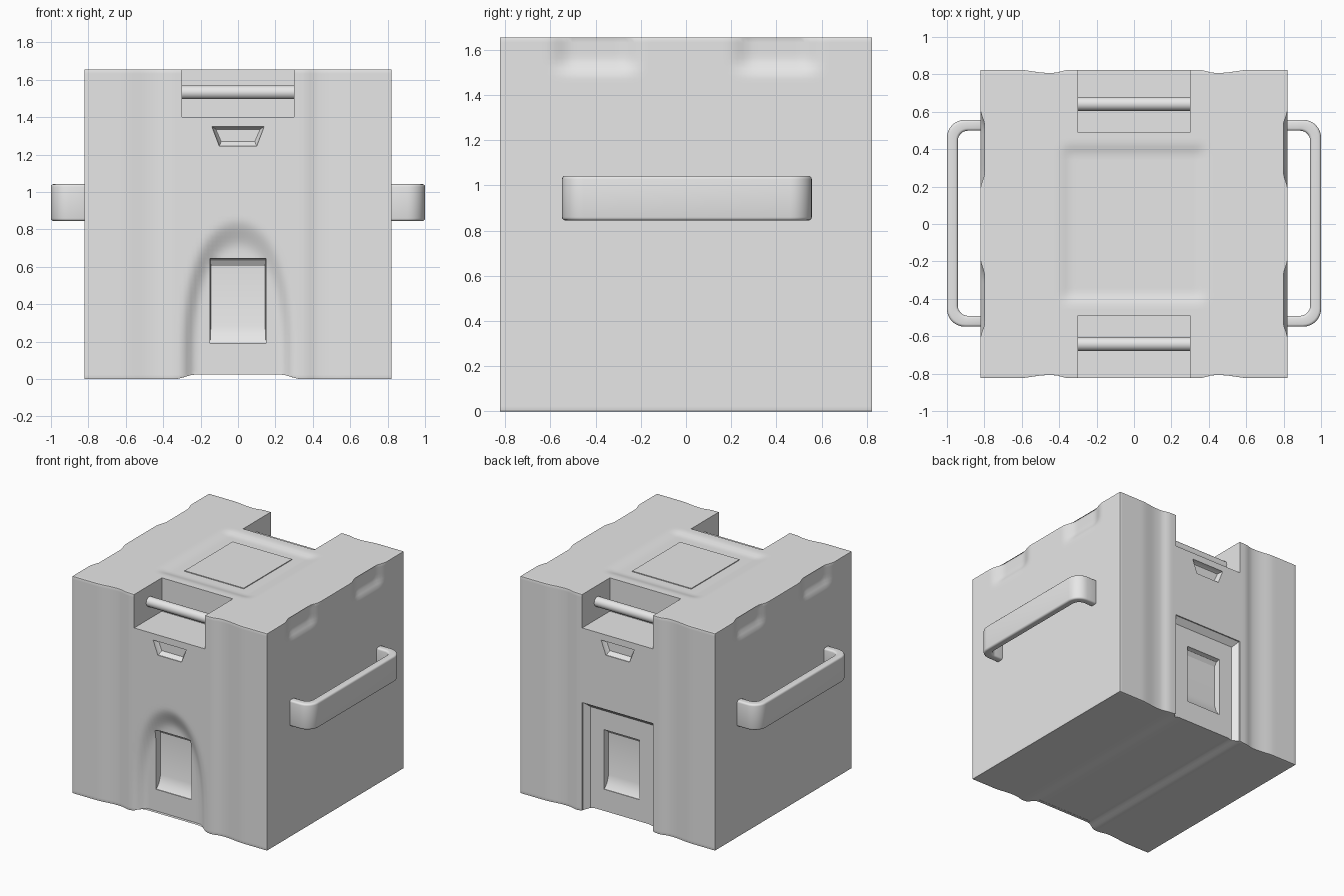
import bpy, bmesh, math
from mathutils import Vector

if "Cube" in bpy.data.objects:
    bpy.data.objects.remove(bpy.data.objects["Cube"])

HX, HY, H = 0.822, 0.824, 1.655      # half width, half depth, height of the case

grey = bpy.data.materials.new("light grey")
grey.diffuse_color = (0.8, 0.8, 0.8, 1)
grey.use_nodes = True
grey.node_tree.nodes["Principled BSDF"].inputs["Base Color"].default_value = grey.diffuse_color


def make(name, bm):
    bmesh.ops.recalc_face_normals(bm, faces=bm.faces)
    me = bpy.data.meshes.new(name)
    bm.to_mesh(me)
    bm.free()
    me.materials.append(grey)
    ob = bpy.data.objects.new(name, me)
    bpy.context.collection.objects.link(ob)
    return ob


def activate(ob):
    bpy.ops.object.select_all(action='DESELECT')
    ob.select_set(True)
    bpy.context.view_layer.objects.active = ob


def bevel(ob, width, segments=3, angle=50):
    m = ob.modifiers.new("bevel", 'BEVEL')
    m.width, m.segments, m.limit_method = width, segments, 'ANGLE'
    m.angle_limit = math.radians(angle)
    activate(ob)
    bpy.ops.object.modifier_apply(modifier=m.name)


def smooth(ob, angle=30):
    activate(ob)
    bpy.ops.object.shade_smooth_by_angle(angle=math.radians(angle))


def hull(name, pts):
    bm = bmesh.new()
    for p in pts:
        bm.verts.new(p)
    res = bmesh.ops.convex_hull(bm, input=bm.verts)
    loose = [v for v in bm.verts if not v.link_faces]
    bmesh.ops.delete(bm, geom=loose, context='VERTS')
    return make(name, bm)


def cut(ob, cutter):
    cutter.hide_render = True
    m = ob.modifiers.new("cut", 'BOOLEAN')
    m.operation, m.solver, m.object = 'DIFFERENCE', 'EXACT', cutter
    activate(ob)
    bpy.ops.object.modifier_apply(modifier=m.name)
    bpy.data.objects.remove(cutter)


def trapezoid(y, bottom, top, z0, z1):
    return [(-bottom, y, z0), (bottom, y, z0), (top, y, z1), (-top, y, z1)]


def ramp(a, b, v):
    t = min(1, max(0, (v - a) / (b - a)))
    return t * t * (3 - 2 * t)


# Soft moulded dents, as inward depth on each face
def wall_dent(x, z, front):
    x = abs(x)
    d = 0.016 * ramp(0.62, 0.46, x) * ramp(0.35, 0.43, x)
    if front:
        r = math.sqrt((x / 0.31) ** 2 + (max(z, 0) / 0.86) ** 3)
        d += 0.048 * ramp(1.0, 0.72, r)
    return d


def side_dent(y, z):
    return 0.03 * ramp(0.22, 0.10, abs(abs(y) - 0.4)) * ramp(1.48, 1.56, z)


def top_dent(x, y):
    return 0.015 * ramp(0.41, 0.33, abs(x)) * ramp(0.44, 0.36, abs(y))


def bottom_groove(x):
    return 0.025 * ramp(0.34, 0.22, abs(x))


# Case body
bm = bmesh.new()
bmesh.ops.create_cube(bm, size=2)
bmesh.ops.subdivide_edges(bm, edges=bm.edges, cuts=71, use_grid_fill=True)
for v in bm.verts:
    u = v.co.copy()
    x, y, z = u.x * HX, u.y * HY, (u.z + 1) / 2 * H
    p = Vector((x, y, z))
    if abs(u.y) > 0.999:
        p.y -= math.copysign(wall_dent(x, z, u.y < 0), u.y)
    if abs(u.x) > 0.999:
        p.x -= math.copysign(side_dent(y, z), u.x)
    if u.z > 0.999:
        p.z -= top_dent(x, y)
    if u.z < -0.999:
        p.z += bottom_groove(x)
    v.co = p
body = make("case_body", bm)
bevel(body, 0.009, 2, 60)

# Square-cornered recess low on the back
cut(body, hull("back_recess_cutter",
               trapezoid(0.9, 0.30, 0.30, -0.1, 0.83)
               + trapezoid(0.815, 0.30, 0.30, -0.1, 0.83)
               + trapezoid(0.775, 0.265, 0.265, -0.1, 0.79)))

for s in (-1, 1):
    # Lifting notch in the top edge
    cut(body, hull("notch_cutter",
                   [(x, s * y, z) for x in (-0.30, 0.30)
                    for y in (0.49, 0.95) for z in (1.40, 1.80)]))
    # Latch pocket with sloping floor
    cut(body, hull("pocket_cutter",
                   trapezoid(s * 0.9, 0.15, 0.15, 0.19, 0.645)
                   + trapezoid(s * 0.77, 0.15, 0.15, 0.19, 0.645)
                   + trapezoid(s * 0.745, 0.147, 0.147, 0.225, 0.635)
                   + trapezoid(s * 0.725, 0.145, 0.145, 0.285, 0.605)))
    # Small tapered finger pocket
    cut(body, hull("finger_pocket_cutter",
                   trapezoid(s * 0.9, 0.1, 0.14, 1.245, 1.35)
                   + trapezoid(s * 0.818, 0.1, 0.14, 1.245, 1.35)
                   + trapezoid(s * 0.79, 0.09, 0.118, 1.27, 1.335)))
smooth(body)

# Bars across the notches
for s, side in ((-1, "front"), (1, "back")):
    bpy.ops.mesh.primitive_cylinder_add(vertices=32, radius=0.037, depth=0.62,
                                        location=(0, s * 0.642, 1.533),
                                        rotation=(0, math.pi / 2, 0))
    bar = bpy.context.object
    bar.name = side + "_notch_bar"
    bar.data.materials.append(grey)
    smooth(bar)

# Thin plate on the lid
plate = hull("lid_plate", [(x, y, z) for x in (-0.25, 0.25)
                           for y in (-0.287, 0.293) for z in (1.638, 1.646)])


# Side handles: rounded U outline extruded upwards
def u_line(x_out, y_out, r):
    pts = [(0.80, -y_out)]
    for c, a0 in ((-1, -90), (1, 0)):
        for i in range(9):
            a = math.radians(a0 + i * 90 / 8)
            pts.append((x_out - r + r * math.cos(a),
                        c * (y_out - r) + r * math.sin(a)))
    return pts + [(0.80, y_out)]


for s, side in ((1, "right"), (-1, "left")):
    bm = bmesh.new()
    rings = [[[bm.verts.new((s * x, y + 0.004, z)) for x, y in u_line(*dims)]
              for z in (0.845, 1.042)]
             for dims in ((1.0, 0.553, 0.095), (0.942, 0.495, 0.055))]
    (ol, oh), (il, ih) = rings
    for a, b in ((ol, oh), (oh, ih), (ih, il), (il, ol)):
        for i in range(len(a) - 1):
            bm.faces.new((a[i], a[i + 1], b[i + 1], b[i]))
    for i in (0, -1):
        bm.faces.new((ol[i], oh[i], ih[i], il[i]))
    handle = make(side + "_handle", bm)
    bevel(handle, 0.014, 3, 50)
    smooth(handle, 40)
